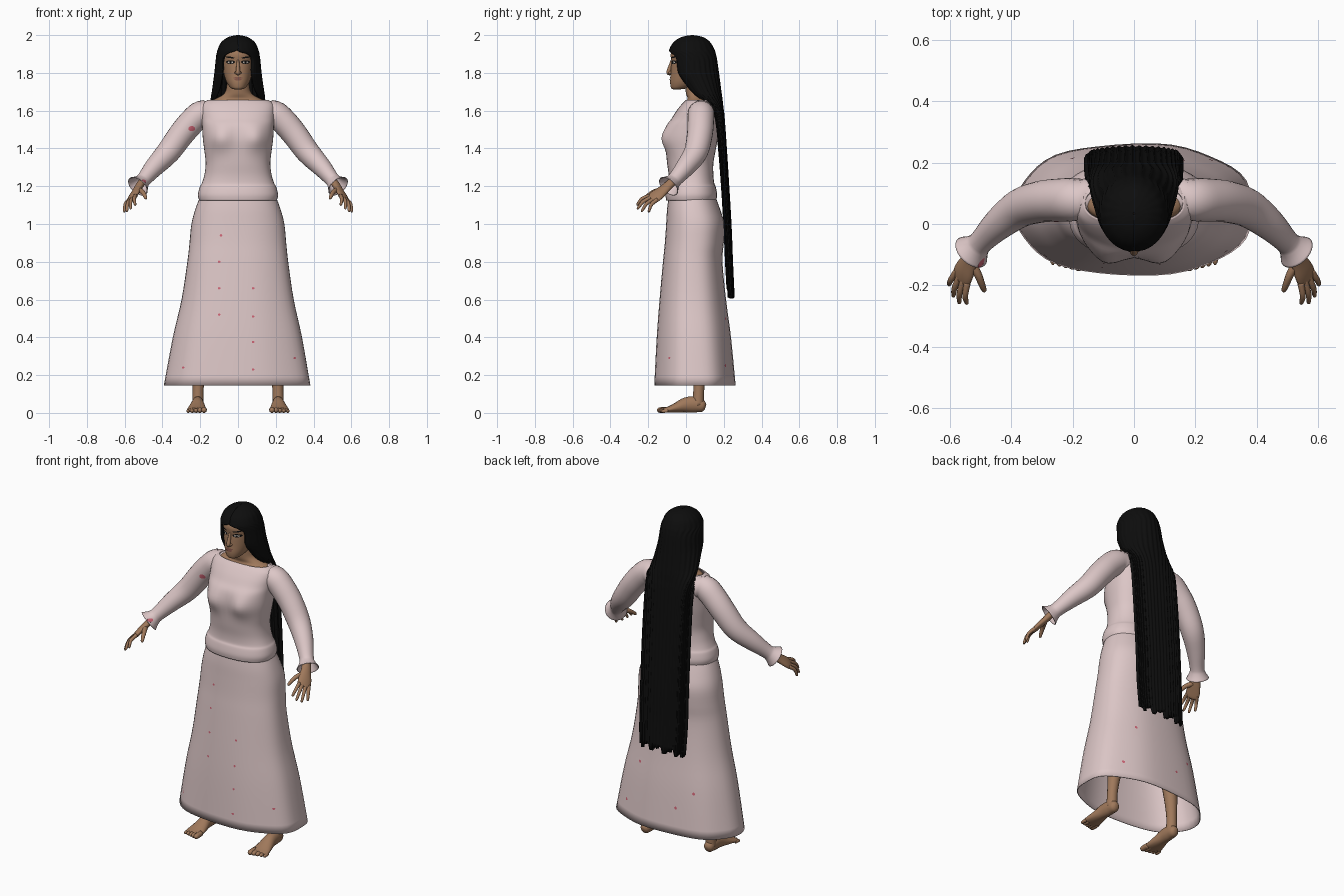
import bpy, bmesh, math, random
from mathutils import Vector
from mathutils.bvhtree import BVHTree

random.seed(4)
if "Cube" in bpy.data.objects:
    bpy.data.objects.remove(bpy.data.objects["Cube"])


def material(name, rgb):
    m = bpy.data.materials.new(name)
    m.use_nodes = True
    m.diffuse_color = (*rgb, 1)
    bsdf = m.node_tree.nodes["Principled BSDF"]
    bsdf.inputs["Base Color"].default_value = (*rgb, 1)
    bsdf.inputs["Roughness"].default_value = 0.8
    return m


CLOTH = material("pale_pink_cloth", (0.72, 0.57, 0.57))
SKIN = material("brown_skin", (0.35, 0.19, 0.105))
HAIR = material("black_hair", (0.004, 0.004, 0.004))
LIPS = material("dark_lips", (0.22, 0.09, 0.065))
WHITE = material("eye_white", (0.6, 0.55, 0.5))
STAIN = material("red_stain", (0.62, 0.13, 0.18))
trees = {}


def spline(pts, steps=4):
    """Catmull-Rom interpolation of section tuples."""
    out = []
    for i in range(len(pts) - 1):
        a, b, c, d = (pts[min(max(i + j, 0), len(pts) - 1)] for j in (-1, 0, 1, 2))
        for s in range(steps):
            t = s / steps
            out.append(tuple(q + t * (r - p) / 2 + t * t * (2 * p - 5 * q + 4 * r - w) / 2
                             + t ** 3 * (3 * q - p - 3 * r + w) / 2
                             for p, q, r, w in zip(a, b, c, d)))
    return out + [tuple(pts[-1])]


def skin(name, rows, mat, closed=True, caps=True, thick=0):
    """Join rows of points into a smooth surface."""
    bm = bmesh.new()
    grid = [[bm.verts.new(p) for p in row] for row in rows]
    n = len(rows[0])
    for lo, hi in zip(grid, grid[1:]):
        for i in range(n if closed else n - 1):
            j = (i + 1) % n
            bm.faces.new((lo[i], lo[j], hi[j], hi[i]))
    if caps:
        bm.faces.new(grid[0][::-1])
        bm.faces.new(grid[-1])
    bmesh.ops.recalc_face_normals(bm, faces=bm.faces)
    trees[name] = BVHTree.FromBMesh(bm)
    me = bpy.data.meshes.new(name)
    bm.to_mesh(me)
    bm.free()
    me.materials.append(mat)
    me.shade_smooth()
    ob = bpy.data.objects.new(name, me)
    bpy.context.collection.objects.link(ob)
    if thick:
        mod = ob.modifiers.new("thickness", "SOLIDIFY")
        mod.thickness = thick
        mod.offset = -1
    return ob


def spow(v, p):
    return math.copysign(abs(v) ** (2 / p), v)


def ring(z, rx, front, back, gap=0, n=48, p=2.0, closed=True):
    """Horizontal section, optionally open towards the front by a gap angle."""
    pts = []
    for i in range(n if closed else n + 1):
        a = math.radians(gap + (360 - 2 * gap) * i / n)
        pts.append(Vector((rx * spow(math.sin(a), p),
                           (front + back) / 2 - (back - front) / 2 * spow(math.cos(a), p), z)))
    return pts


def tube(name, path, mat, side=(1, 0, 0), sx=1, n=16, caps=True, steps=4, thick=0):
    """Limb along a path of (x, y, z, side radius, other radius)."""
    path = spline([p if len(p) == 5 else (*p, p[3]) for p in path], steps)
    c = [Vector(p[:3]) for p in path]
    rows = []
    for i, p in enumerate(path):
        t = (c[min(i + 1, len(c) - 1)] - c[max(i - 1, 0)]).normalized()
        s = Vector(side)
        s = (s - t * s.dot(t)).normalized()
        u = t.cross(s)
        row = [c[i] + s * p[3] * math.cos(k * math.tau / n) + u * p[4] * math.sin(k * math.tau / n)
               for k in range(n)]
        rows.append([Vector((v.x * sx, v.y, v.z)) for v in row])
    return skin(name, rows, mat, caps=caps, thick=thick)


def plate(name, host, x, z, w, h, mat, lift=0.002, tilt=0, way=1):
    """Thin oval laid on the front (way 1) or back (way -1) of a host part."""
    rows = []
    for f in (0.05, 0.5, 1):
        row = []
        for k in range(14):
            a = k * math.tau / 14
            px, pz = x + w * f * math.cos(a), z + h * f * math.sin(a) + tilt * w * f * math.cos(a)
            hit = trees[host].ray_cast(Vector((px, -way, pz)), Vector((0, way, 0)))[0]
            if hit is None:
                return
            row.append(hit - Vector((0, way * lift, 0)))
        rows.append(row)
    skin(name, rows, mat, caps=False)


# Skirt: flared open tube with soft folds at the hem
rows = [ring(*s, p=2.3) for s in spline([
    (1.16, .195, -.09, .15), (1.08, .225, -.10, .18), (1.0, .246, -.105, .203),
    (.9, .256, -.112, .2), (.8, .267, -.122, .193), (.6, .297, -.14, .212),
    (.4, .342, -.155, .238), (.145, .388, -.168, .262)])]
for row in rows:
    for i, v in enumerate(row):
        fold = 1 + .012 * (1.16 - v.z) * math.sin(i * math.tau * 7 / 48)
        v.x, v.y = v.x * fold, v.y * fold
skin("skirt", rows, CLOTH, caps=False, thick=.005)

# Blouse with waist band and bust
rows = [ring(*s, p=2.35) for s in spline([
    (1.125, .206, -.105, .16), (1.155, .212, -.108, .165), (1.195, .203, -.10, .158),
    (1.215, .192, -.092, .15), (1.26, .178, -.092, .145), (1.32, .171, -.10, .145),
    (1.38, .177, -.105, .155), (1.45, .186, -.108, .168), (1.52, .19, -.10, .178),
    (1.56, .194, -.075, .176), (1.60, .196, -.05, .165), (1.635, .19, -.022, .15),
    (1.657, .16, 0, .135)])]
for row in rows:
    for v in row:
        if v.y < 0:
            v.y -= .032 * math.exp(-((abs(v.x) - .095) / .06) ** 2 - ((v.z - 1.455) / .065) ** 2)
skin("blouse", rows, CLOTH, caps=False, thick=.005)

# Neck and upper shoulders
skin("neck", [ring(*s) for s in spline([
    (1.60, .16, -.01, .14), (1.645, .155, .0, .132), (1.665, .115, .008, .128),
    (1.69, .074, .0, .12), (1.73, .06, -.004, .11), (1.79, .058, 0, .11)])], SKIN)

# Head
skin("head", [ring(*s, p=2.15) for s in spline([
    (1.713, .018, -.068, -.03), (1.72, .038, -.079, .01), (1.75, .06, -.084, .08),
    (1.79, .074, -.081, .12), (1.83, .081, -.079, .14), (1.86, .085, -.077, .145),
    (1.90, .087, -.081, .145), (1.94, .078, -.06, .13), (1.97, .045, -.01, .09)])], SKIN)
tube("nose", [(0, -.076, 1.866, .006), (0, -.084, 1.835, .009), (0, -.091, 1.808, .012),
              (0, -.09, 1.798, .011), (0, -.082, 1.791, .005)], SKIN)
tube("nostrils", [(-.018, -.081, 1.80, .003), (-.012, -.084, 1.801, .008), (0, -.087, 1.8, .008),
                  (.012, -.084, 1.801, .008), (.018, -.081, 1.80, .003)], SKIN, side=(0, 1, 0))
plate("upper_lip", "head", 0, 1.773, .025, .005, LIPS, .003)
plate("lower_lip", "head", 0, 1.765, .02, .006, LIPS, .005)
for label, sx in (("left", 1), ("right", -1)):
    plate(label + "_brow", "head", sx * .042, 1.882, .024, .004, HAIR, tilt=sx * .12)
    plate(label + "_eye_liner", "head", sx * .04, 1.857, .024, .010, HAIR)
    plate(label + "_eye", "head", sx * .04, 1.856, .015, .0055, WHITE, .0035)
    plate(label + "_iris", "head", sx * .04, 1.856, .006, .0055, HAIR, .005)

# Hair: cap parted around the face, running into a long sheet down the back
rows = [ring(*s, n=90, closed=False) for s in spline([
    (2.0, .003, .03, .036, 0), (1.996, .03, 0, .065, 0), (1.985, .06, -.035, .10, 0),
    (1.96, .09, -.068, .13, 0), (1.923, .107, -.088, .15, 0), (1.90, .113, -.088, .157, 30),
    (1.87, .117, -.083, .163, 43), (1.80, .124, -.07, .172, 40), (1.74, .132, -.03, .18, 42),
    (1.70, .138, 0, .185, 46), (1.665, .143, .04, .19, 54), (1.62, .146, .10, .195, 72),
    (1.55, .148, .14, .203, 84), (1.3, .15, .17, .22, 88), (1.0, .15, .19, .238, 90),
    (.8, .15, .20, .246, 90), (.63, .143, .212, .254, 90)])]
for row in rows:
    for i, v in enumerate(row):
        v.x *= 1 + .012 * math.sin(i * 1.4)
        v.y += .003 * math.sin(i * 1.4) * min(1, (2 - v.z) * 5)
for i, v in enumerate(rows[-1]):
    v.z += .02 * math.sin(i // 6 * 2.1) + random.uniform(-.006, .006)
skin("long_hair", rows, HAIR, closed=False, caps=False, thick=.016)

for label, sx in (("left", 1), ("right", -1)):
    # Sleeve with flared cuff
    tube(label + "_sleeve", [
        (.13, .085, 1.59, .062), (.19, .08, 1.585, .07), (.24, .078, 1.545, .07),
        (.30, .073, 1.475, .068), (.37, .052, 1.38, .063), (.44, 0, 1.305, .052),
        (.495, -.055, 1.24, .04), (.512, -.073, 1.22, .044), (.53, -.092, 1.2, .062)],
        CLOTH, sx=sx, n=24, caps=False, thick=.004)
    # Hand
    across = Vector((.6, .7, -.38))
    tube(label + "_hand", [
        (.47, -.03, 1.265, .024, .022), (.515, -.085, 1.212, .026, .02),
        (.535, -.12, 1.18, .032, .018), (.553, -.155, 1.152, .04, .016),
        (.563, -.18, 1.132, .038, .012), (.566, -.187, 1.127, .025, .006)], SKIN, across, sx)
    tips = [(.545, -.262, 1.10), (.57, -.26, 1.08), (.59, -.238, 1.066), (.604, -.2, 1.064)]
    for finger, (tip, t) in enumerate(zip(tips, (-.029, -.01, .01, .028))):
        base, tip = Vector((.56, -.172, 1.139)) + across * t, Vector(tip)
        mid = base.lerp(tip, .5) + Vector((.006, -.006, .008))
        tube(f"{label}_finger_{finger + 1}", [
            (*base, .011), (*mid, .0095), (*base.lerp(tip, .92), .007), (*tip, .002)],
            SKIN, across, sx, n=10)
    tube(label + "_thumb", [
        (.53, -.125, 1.18, .016), (.508, -.165, 1.172, .013), (.496, -.195, 1.155, .011),
        (.488, -.215, 1.138, .008), (.486, -.221, 1.132, .002)], SKIN, across, sx, n=10)
    # Leg and bare foot
    tube(label + "_leg", [
        (.12, .05, .95, .085), (.145, .05, .7, .065), (.175, .07, .45, .052),
        (.2, .072, .25, .037), (.211, .068, .13, .029), (.212, .064, .04, .031)], SKIN, sx=sx)
    tube(label + "_foot", [
        (.211, .103, .03, .012, .014), (.211, .09, .034, .027, .03), (.212, .05, .044, .032, .042),
        (.214, 0, .042, .035, .04), (.216, -.05, .028, .045, .027),
        (.218, -.09, .018, .052, .017), (.219, -.118, .014, .05, .012)], SKIN, sx=sx)
    for toe in range(5):
        x, r, reach = .18 + .021 * toe, .015 - .0015 * toe, -.153 + .005 * toe
        tube(f"{label}_toe_{toe + 1}", [
            (x, -.095, r + .002, r), (x, reach + .012, r, r), (x, reach, r, r * .3)],
            SKIN, sx=sx, n=10)

# Small stains on the dress
for i, (x, z) in enumerate([(-.09, .94), (-.1, .8), (-.1, .66), (.08, .66), (-.1, .52), (.08, .51),
                            (.08, .375), (.3, .29), (-.29, .24), (.08, .23)]):
    plate(f"skirt_stain_{i + 1}", "skirt", x, z, .007, .006, STAIN)
for i, (x, z) in enumerate([(.1, .75), (.16, .5), (-.2, .4), (-.1, .3), (.25, .25)]):
    plate(f"back_stain_{i + 1}", "skirt", x, z, .008, .008, STAIN, way=-1)
plate("sleeve_stain", "right_sleeve", -.245, 1.505, .018, .014, STAIN)
plate("cuff_stain", "right_sleeve", -.5, 1.225, .014, .01, STAIN)
